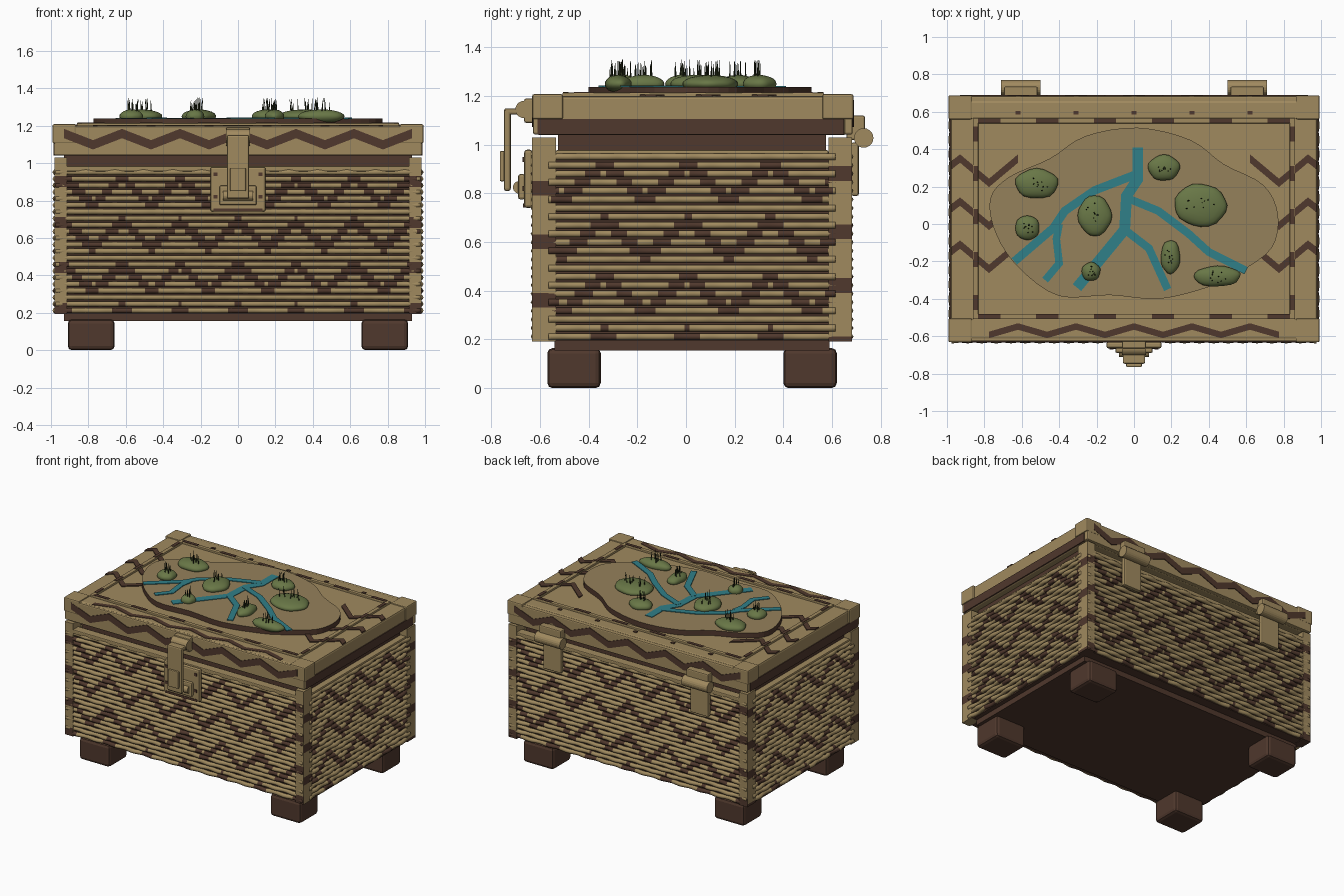
import bpy, bmesh, math, random
from mathutils import Vector, Matrix

if "Cube" in bpy.data.objects:
    bpy.data.objects.remove(bpy.data.objects["Cube"])

random.seed(4)
CY = 0.025  # depth centre of the chest


def material(name, rgb):
    m = bpy.data.materials.new(name)
    m.diffuse_color = (*rgb, 1)
    m.use_nodes = True
    m.node_tree.nodes["Principled BSDF"].inputs["Base Color"].default_value = m.diffuse_color
    return m


TAN = material("tan wicker", (0.352, 0.254, 0.114))
BROWN = material("dark brown", (0.080, 0.040, 0.026))
EARTH = material("earth", (0.300, 0.218, 0.104))
TEAL = material("river teal", (0.030, 0.215, 0.250))
GREEN = material("moss green", (0.140, 0.185, 0.062))
DARK = material("dark grass", (0.021, 0.028, 0.010))


def finish(bm, name, mats, smooth=False):
    bmesh.ops.recalc_face_normals(bm, faces=bm.faces)
    me = bpy.data.meshes.new(name)
    for f in bm.faces:
        f.smooth = smooth
    bm.to_mesh(me)
    bm.free()
    for m in mats:
        me.materials.append(m)
    ob = bpy.data.objects.new(name, me)
    bpy.context.collection.objects.link(ob)
    return ob


def box(name, x, y, z, mat, bevel=0.0, seg=2):
    bm = bmesh.new()
    bmesh.ops.create_cube(bm, size=1)
    for v in bm.verts:
        v.co = [(a[0] + a[1]) / 2 + c * (a[1] - a[0]) for a, c in zip((x, y, z), v.co)]
    ob = finish(bm, name, [mat])
    if bevel:
        b = ob.modifiers.new("bevel", 'BEVEL')
        b.width, b.segments = bevel, seg
    return ob


def mir(a, b, s):
    return (a, b) if s > 0 else (-b, -a)


def roller(name, x0, x1, y, z, r, mat):
    bm = bmesh.new()
    rot = Matrix.Translation(((x0 + x1) / 2, y, z)) @ Matrix.Rotation(math.pi / 2, 4, 'Y')
    bmesh.ops.create_cone(bm, cap_ends=True, segments=20, radius1=r, radius2=r,
                          depth=x1 - x0, matrix=rot)
    return finish(bm, name, [mat])


def ribbon(name, pts, width, mat, place, h=0.006, vertical=False):
    """Thin plate along a 2D path; place(u, v, h) maps it onto a surface."""
    bm, rows = bmesh.new(), []
    P = [Vector(p) for p in pts]
    for i, p in enumerate(P):
        d1 = (p - P[i - 1]).normalized() if i else (P[1] - p).normalized()
        d2 = (P[i + 1] - p).normalized() if i < len(P) - 1 else d1
        n = Vector((-(d1 + d2).y, (d1 + d2).x)).normalized()
        n = Vector((0, 1)) if vertical else n / max(0.5, n.dot(Vector((-d1.y, d1.x))))
        a, b = p + n * width / 2, p - n * width / 2
        rows.append([bm.verts.new(place(q.x, q.y, k)) for q, k in ((a, 0), (b, 0), (b, h), (a, h))])
    for r, s in zip(rows, rows[1:]):
        for k in range(4):
            bm.faces.new((r[k], r[(k + 1) % 4], s[(k + 1) % 4], s[k]))
    bm.faces.new(rows[0])
    bm.faces.new(rows[-1])
    return finish(bm, name, [mat])


def zigzag(u, z, period):
    """True inside the stacked brown zigzag bands."""
    t = abs((u / period + 0.5) % 1 - 0.5) * 2
    return any(abs(z - (0.08 + 0.23 * k + 0.15 * (1 - t))) < 0.03 for k in range(5))


# feet, base plate and inner walls
for sx in (-1, 1):
    for y0 in (-0.57, 0.40):
        box("foot", mir(0.66, 0.91, sx), (y0, y0 + 0.22), (0, 0.165), BROWN, 0.022)
box("base_plate", (-0.93, 0.93), (-0.54, 0.59), (0.155, 0.20), BROWN)
box("inner_wall", (-0.962, 0.962), (-0.612, 0.662), (0.195, 0.96), BROWN)
box("neck", (-0.93, 0.93), (-0.525, 0.575), (0.95, 1.045), BROWN)


# woven walls of horizontal reeds, coloured by the zigzag rule
def woven_wall(name, half, period, place, phase=0.0):
    bm = bmesh.new()
    n, rods, sides = 110, 22, 6
    for r in range(rods):
        z = 0.212 + r * 0.0352
        prev = None
        for i in range(n + 1):
            u = -half + 2 * half * i / n
            w = 0.005 * math.sin(u * math.tau / 0.155 + math.pi * (r % 2))
            ring = [bm.verts.new(place(u, w + 0.015 * math.cos(k * math.tau / sides),
                                       z + 0.0155 * math.sin(k * math.tau / sides)))
                    for k in range(sides)]
            if prev:
                brown = zigzag(u - half / n - phase, z, period)
                for k in range(sides):
                    f = bm.faces.new((prev[k], prev[(k + 1) % sides], ring[(k + 1) % sides], ring[k]))
                    f.material_index = int(brown)
            if i in (0, n):
                bm.faces.new(ring)
            prev = ring
    finish(bm, name, [TAN, BROWN], True)


woven_wall("front_weave", 0.975, 0.31, lambda u, w, z: (u, -0.618 - w, z))
woven_wall("back_weave", 0.975, 0.31, lambda u, w, z: (u, 0.668 + w, z))
woven_wall("right_weave", 0.59, 0.343, lambda u, w, z: (0.972 + w, CY + u, z), -0.02)
woven_wall("left_weave", 0.59, 0.343, lambda u, w, z: (-0.972 - w, CY + u, z), -0.02)


# corner posts with painted bands
def post(sx, sy):
    ob = box("corner_post", mir(0.915, 0.982, sx),
             (-0.632, -0.535) if sy < 0 else (0.585, 0.682), (0.192, 1.03), TAN)
    bm = bmesh.new()
    bm.from_mesh(ob.data)
    for k in range(1, 42):
        bmesh.ops.bisect_plane(bm, geom=bm.verts[:] + bm.edges[:] + bm.faces[:],
                               plane_co=(0, 0, 0.192 + 0.02 * k), plane_no=(0, 0, 1))
    for f in bm.faces:
        c = f.calc_center_median()
        on_front = abs(f.normal.y) > 0.5
        f.material_index = int(zigzag(c.x, c.z, 0.31) if on_front else zigzag(c.y, c.z, 0.343))
    bm.to_mesh(ob.data)
    bm.free()
    ob.data.materials.append(BROWN)


for sx in (-1, 1):
    for sy in (-1, 1):
        post(sx, sy)
    box("side_rim", mir(0.91, 0.975, sx), (-0.535, 0.585), (0.955, 0.978), TAN, 0.006)
for y0 in (-0.63, 0.615):
    box("long_rim", (-0.92, 0.92), (y0, y0 + 0.065), (0.955, 0.985), TAN, 0.006)

# lid with corner caps and brown lower side bands
box("lid", (-0.98, 0.98), (-0.615, 0.66), (1.04, 1.20), TAN, 0.012)
for sx in (-1, 1):
    box("lid_side_band", mir(0.975, 0.986, sx), (-0.61, 0.65), (1.042, 1.105), BROWN)
    for y in ((-0.632, -0.505), (0.56, 0.688)):
        box("lid_corner_cap", mir(0.865, 0.992, sx), y, (1.105, 1.208), TAN, 0.008)
for y in ((-0.628, -0.6), (0.65, 0.685)):
    box("lid_edge_rail", (-0.985, 0.985), y, (1.042, 1.196), TAN, 0.008)

# painted zigzags on lid front, back and top border
wave = [(-0.93 + 0.155 * i, i % 2) for i in range(13)]
rise = [(x, 1.158 - 0.06 * k) for x, k in wave]
ribbon("lid_front_zigzag", rise, 0.05, BROWN, lambda u, v, h: (u, -0.627 - h, v), vertical=True)
ribbon("lid_back_zigzag", rise, 0.05, BROWN, lambda u, v, h: (u, 0.684 + h, v), vertical=True)
border = [(x, -0.548 - 0.045 * k) for x, k in wave[1:-1]]
ribbon("lid_border_zigzag", border, 0.035, BROWN, lambda u, v, h: (u, v, 1.199 + h),
       h=0.004, vertical=True)
for sx in (-1, 1):
    for yv in (0.22, -0.01, -0.24):
        chevron = [(sx * x, yv + d) for x, d in ((0.62, 0.13), (0.775, 0), (0.93, 0.13), (0.975, 0.095))]
        ribbon("lid_top_chevron", chevron, 0.045, BROWN,
               lambda u, v, h: (u, v, 1.199 + h), h=0.008, vertical=True)
for i in range(-2, 3):
    box("back_border_dot", (i * 0.31 - 0.014, i * 0.31 + 0.014), (0.585, 0.605), (1.199, 1.205), BROWN)

# raised frame around the top panel, with painted dashes
for s in (-1, 1):
    box("panel_frame_side", mir(0.832, 0.862, s), (-0.505, 0.562), (1.195, 1.214), TAN, 0.004)
    y = (-0.508, -0.48) if s < 0 else (0.538, 0.566)
    box("panel_frame_long", (-0.862, 0.862), y, (1.195, 1.214), TAN, 0.004)
    for i in range(-3, 3):
        x0 = i * 0.31 + 0.155
        box("frame_dash", (x0 - 0.06, x0 + 0.06), (y[0] + 0.002, y[1] - 0.002), (1.211, 1.217), BROWN)
    for yd in (-0.42, -0.19, 0.04, 0.27, 0.48):
        box("frame_dash", mir(0.835, 0.859, s), (yd - 0.04, yd + 0.04), (1.211, 1.217), BROWN)

# island plate on the lid
outline = [(-.77, .13), (-.67, .25), (-.45, .35), (-.26, .47), (.02, .515), (.30, .45), (.48, .32),
           (.69, .21), (.77, .05), (.735, -.13), (.56, -.26), (.42, -.33), (.14, -.40), (-.13, -.38),
           (-.40, -.385), (-.61, -.24), (-.735, -.06)]
n = len(outline)
bm = bmesh.new()
loop = []
for i in range(n):
    p = [Vector(outline[(i + k) % n]) for k in (-1, 0, 1, 2)]
    for t in (0, 0.25, 0.5, 0.75):  # rounded outline through the points
        q = 0.5 * (2 * p[1] + (p[2] - p[0]) * t + (2 * p[0] - 5 * p[1] + 4 * p[2] - p[3]) * t * t
                   + (3 * p[1] - p[0] - 3 * p[2] + p[3]) * t ** 3)
        loop.append(bm.verts.new((q.x, q.y, 1.198)))
ext = bmesh.ops.extrude_face_region(bm, geom=[bm.faces.new(loop)])
for v in ext["geom"]:
    if isinstance(v, bmesh.types.BMVert):
        v.co.z = 1.238
bm.normal_update()
for f in bm.faces:
    f.material_index = int(abs(f.normal.z) < 0.5)
finish(bm, "island", [EARTH, BROWN])

# rivers
rivers = [
    (0.058, [(.02, .41), (.02, .24), (-.04, .15), (-.05, -.03), (-.305, -.34)]),
    (0.045, [(.01, .265), (-.21, .18), (-.37, .07), (-.43, -.02), (-.64, -.20)]),
    (0.04, [(-.40, .0), (-.415, -.08), (-.40, -.21), (-.475, -.30)]),
    (0.042, [(-.04, .14), (.13, .07), (.29, -.05), (.40, -.15), (.60, -.25)]),
    (0.042, [(-.05, -.03), (.08, -.13), (.18, -.35)]),
]
for i, (w, path) in enumerate(rivers):
    ribbon("river", path, w, TEAL, lambda u, v, h: (u, v, 1.237 + h), h=0.005 + 0.0005 * i)

# mossy hills with grass spikes
hills = [(-.52, .215, .115, .08), (-.57, -.02, .065, .065), (-.21, .045, .09, .11),
         (-.23, -.255, .05, .05), (.16, .30, .085, .07), (.355, .10, .14, .115),
         (.195, -.175, .052, .09), (.445, -.28, .125, .055)]
for x, y, rx, ry in hills:
    bm = bmesh.new()
    bmesh.ops.create_icosphere(bm, subdivisions=3, radius=1)
    for v in bm.verts:
        k = 1 + 0.05 * math.sin(4 * v.co.x + 9 * x) * math.cos(5 * v.co.y + 7 * y)
        v.co = (x + v.co.x * rx * k, y + v.co.y * ry * k, 1.25 + v.co.z * 0.037)
    finish(bm, "moss_hill", [GREEN], True)
    bm = bmesh.new()
    for i in range(10):
        a, r = random.uniform(0, math.tau), random.uniform(0.05, 0.6)
        top = random.uniform(1.315, 1.35)
        pos = Vector((x + rx * r * math.cos(a), y + ry * r * math.sin(a), (1.26 + top) / 2))
        lean = Matrix.Rotation(random.uniform(-0.1, 0.1), 4, 'Y')
        bmesh.ops.create_cone(bm, cap_ends=True, segments=5, radius1=0.0045, radius2=0.001,
                              depth=top - 1.26, matrix=Matrix.Translation(pos) @ lean)
    finish(bm, "grass_spikes", [DARK])

# front latch
box("latch_plate", (-0.148, 0.148), (-0.665, -0.63), (0.74, 0.98), TAN, 0.012)
box("latch_keeper", (-0.10, 0.10), (-0.69, -0.66), (0.775, 0.88), TAN, 0.01)
box("latch_foot_band", (-0.13, 0.13), (-0.669, -0.66), (0.742, 0.758), BROWN)
box("latch_hinge_mount", (-0.065, 0.065), (-0.665, -0.62), (1.09, 1.19), TAN, 0.008)
roller("latch_roller", -0.065, 0.065, -0.665, 1.145, 0.036, TAN)
box("latch_bridge", (-0.06, 0.06), (-0.745, -0.67), (1.125, 1.15), TAN, 0.008)
box("latch_strap", (-0.06, 0.06), (-0.748, -0.72), (0.81, 1.15), TAN, 0.01)
box("latch_button", (-0.042, 0.042), (-0.765, -0.745), (0.85, 0.975), TAN, 0.006)
roller("latch_catch", -0.08, 0.08, -0.685, 0.825, 0.026, TAN)
for sx in (-1, 1):
    for z in (0.82, 0.94):
        box("latch_rivet", mir(0.11, 0.13, sx), (-0.671, -0.66), (z - 0.01, z + 0.01), BROWN)

# rear hinges
for sx in (-1, 1):
    roller("hinge_barrel", *mir(0.50, 0.71, sx), 0.73, 1.028, 0.04, TAN)
    box("hinge_upper_leaf", mir(0.515, 0.695, sx), (0.66, 0.735), (1.02, 1.12), TAN, 0.008)
    box("hinge_lower_leaf", mir(0.53, 0.68, sx), (0.68, 0.71), (0.79, 1.01), TAN, 0.008)
